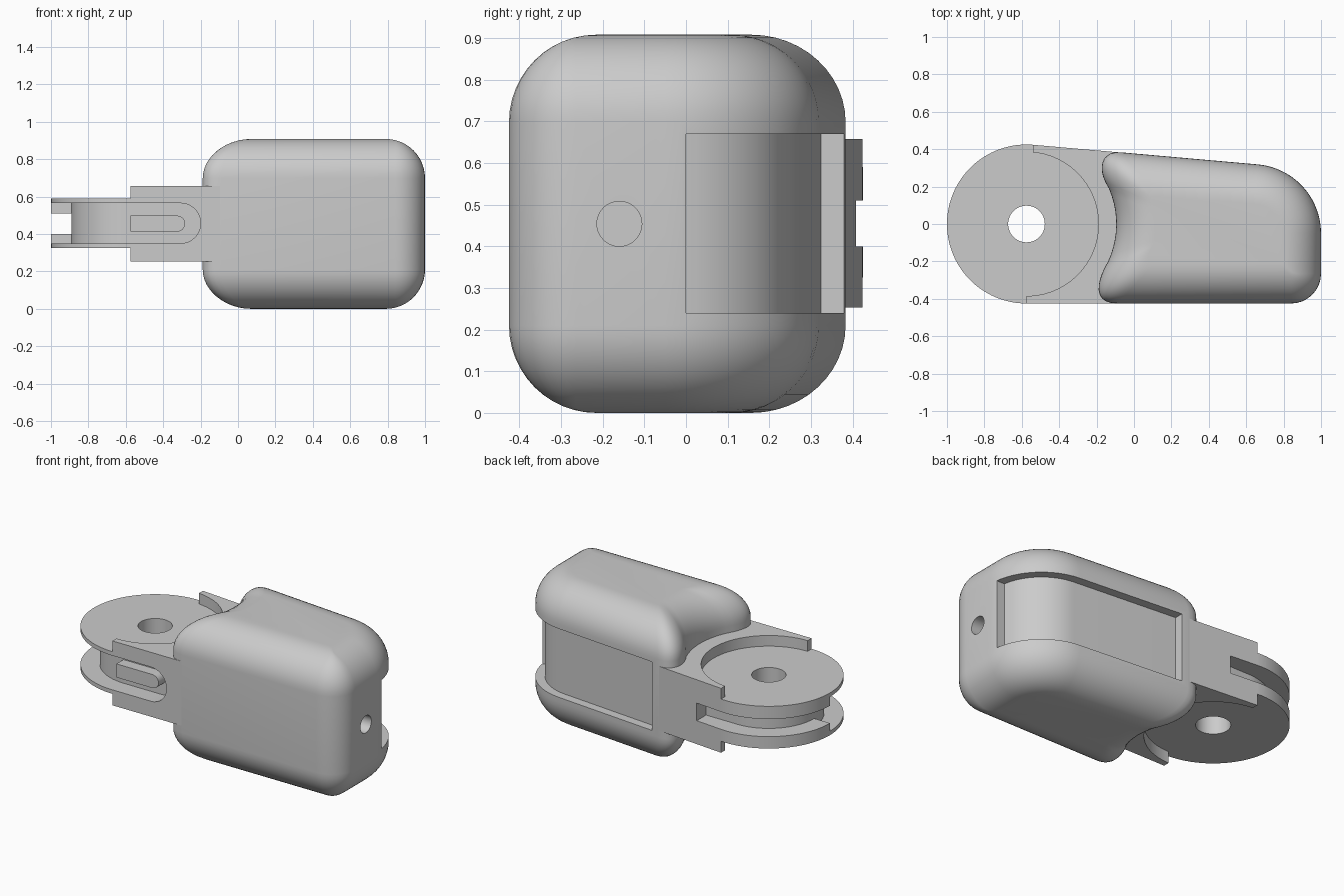
import bpy, bmesh
from math import sin, cos, asin, sqrt, radians, pi

if "Cube" in bpy.data.objects:
    bpy.data.objects.remove(bpy.data.objects["Cube"])

PX, MID, H = -0.575, 0.454, 0.908      # pivot x, middle height, total height
XE = -0.03                             # inner end of the back recess


def loft(name, rings):
    """Skin a stack of equal-length point rings and cap both ends."""
    bm = bmesh.new()
    vs = [[bm.verts.new(p) for p in r] for r in rings]
    n = len(vs[0])
    for a, b in zip(vs, vs[1:]):
        for i in range(n):
            j = (i + 1) % n
            bm.faces.new((a[i], a[j], b[j], b[i]))
    bm.faces.new(vs[0][::-1])
    bm.faces.new(vs[-1])
    bmesh.ops.recalc_face_normals(bm, faces=bm.faces)
    me = bpy.data.meshes.new(name)
    bm.to_mesh(me)
    bm.free()
    ob = bpy.data.objects.new(name, me)
    bpy.context.collection.objects.link(ob)
    return ob


def prism(name, pts, lo, hi, axis='z'):
    place = {'z': lambda p, h: (p[0], p[1], h),
             'y': lambda p, h: (p[0], h, p[1]),
             'x': lambda p, h: (h, p[0], p[1])}[axis]
    return loft(name, [[place(p, h) for p in pts] for h in (lo, hi)])


def arc(cx, cy, r, a0, a1, n):
    return [(cx + r * cos(radians(a0 + (a1 - a0) * i / n)),
             cy + r * sin(radians(a0 + (a1 - a0) * i / n))) for i in range(n + 1)]


def circle(cx, cy, r, n=64):
    return arc(cx, cy, r, 0, 360, n)[:-1]


def boolean(ob, tool, op='DIFFERENCE'):
    tool.hide_render = True
    bpy.context.view_layer.objects.active = ob
    m = ob.modifiers.new('bool', 'BOOLEAN')
    m.operation, m.solver, m.object = op, 'EXACT', tool
    bpy.ops.object.modifier_apply(modifier=m.name)
    bpy.data.objects.remove(tool)


def line_y(x, d=0):
    return 0.377 - 0.089 * x - d * 1.004


def bezier(p0, p1, p2, p3, n=10):
    out = []
    for i in range(n + 1):
        t = i / n
        w = ((1 - t) ** 3, 3 * t * (1 - t) ** 2, 3 * t * t * (1 - t), t ** 3)
        out.append(tuple(sum(k * p[c] for k, p in zip(w, (p0, p1, p2, p3))) for c in (0, 1)))
    return out


def outline(d):
    """Top outline of the housing, inset by d, counter-clockwise."""
    yb, r = -0.425 + d, max(0.16 - d, 0.012)
    pts = arc(1 - d - r, yb + r, r, -90, 0, 8)
    pts += arc(0.63, -0.05, 0.37 - d, 0, 85, 14)
    big, s = 0.48 + d, 1 - d / 0.425
    yt, yl = 0.19 * s, -0.20 * s
    xt, xl = (PX + sqrt(big * big - y * y) for y in (yt, yl))
    # rounded lobes either side of the hollow that clears the disc
    ax = -0.07 + d * 0.9
    k = 0.12 * s
    pts += bezier((ax, line_y(ax, d)), (ax - 0.11 * s, line_y(ax - 0.11 * s, d)),
                  (xt - k * yt / big - 0.02 * s, yt + k * 0.85), (xt, yt))
    a = asin(yt / big) * 180 / pi
    b = asin(yl / big) * 180 / pi
    pts += arc(PX, 0, big, a, b, 10)[1:-1]
    ax -= 0.02 * s
    pts += bezier((xl, yl), (xl - k * 0.4 - 0.02 * s, yl - k * 0.95),
                  (ax - 0.13 * s, yb), (ax, yb))
    return pts


# Housing: outline lofted through a rounded edge, mirrored top and bottom
R, N = 0.21, 12
steps = [(R * (1 - cos(pi / 2 * i / N)), H - R + R * sin(pi / 2 * i / N)) for i in range(N + 1)]
levels = [(d, H - z) for d, z in reversed(steps)] + steps
housing = loft('housing', [[(x, y, z) for x, y in outline(d)] for d, z in levels])


# Recess that wraps round the back corner of the housing
def back_path(d):
    r = 0.37 - d
    a = asin(0.05 / r) * 180 / pi
    return arc(0.63, -0.05, r, a, 85, 16) + [(XE, line_y(XE, d))]


boolean(housing, prism('recess_cutter', back_path(-0.1) + back_path(0.055)[::-1], 0.24, 0.67))
boolean(housing, prism('side_hole_cutter', circle(-0.16, MID, 0.054, 32), 0.75, 1.1, 'x'))

# Arm with circular pockets above and below the disc
arm = prism('arm_and_disc', [(PX, -0.4245), (-0.035, -0.4245), (-0.035, line_y(-0.035) - 0.001),
                             (-0.54, 0.4235), (-0.54, 0), (PX, 0)], 0.253, 0.657)
for lo, hi in ((0.59, 0.8), (0.1, 0.325)):
    boolean(arm, prism('pocket_cutter', circle(PX, 0, 0.385, 96), lo, hi))
disc = prism('disc', circle(PX, 0, 0.425, 96), 0.325, 0.59)
boolean(arm, disc, 'UNION')

# Grooves round the disc: wide at the front, narrow at the back
core = 0.315
for a0, a1, lo, hi in ((180, 270, 0.35, 0.565), (90, 180, 0.40, 0.51)):
    ring = arc(PX, 0, 0.6, a0, a1, 24) + arc(PX, 0, core, a1, a0, 24)
    boolean(arm, prism('groove_cutter', ring, lo, hi))
slot = [(-0.6, 0.35)] + arc(-0.307, 0.4575, 0.1075, -90, 90, 16) + [(-0.6, 0.565)]
boolean(arm, prism('front_slot_cutter', slot, -0.6, -core, 'y'))
back = [(-0.6, core), (-0.36, core), (-0.36, 0.6), (-0.6, 0.6)]
boolean(arm, prism('back_slot_cutter', back, 0.40, 0.51))
boolean(arm, prism('pivot_hole_cutter', circle(PX, 0, 0.098, 48), 0, 1))

# Raised rib inside the front slot
rib_shape = [(PX, 0.413)] + arc(-0.325, 0.4555, 0.0425, -90, 90, 12) + [(PX, 0.498)]
rib = prism('slot_rib', rib_shape, -0.385, -0.29, 'y')

for ob in (housing, arm, rib):
    bpy.ops.object.select_all(action='DESELECT')
    ob.select_set(True)
    bpy.context.view_layer.objects.active = ob
    bpy.ops.object.shade_smooth_by_angle(angle=radians(30))
